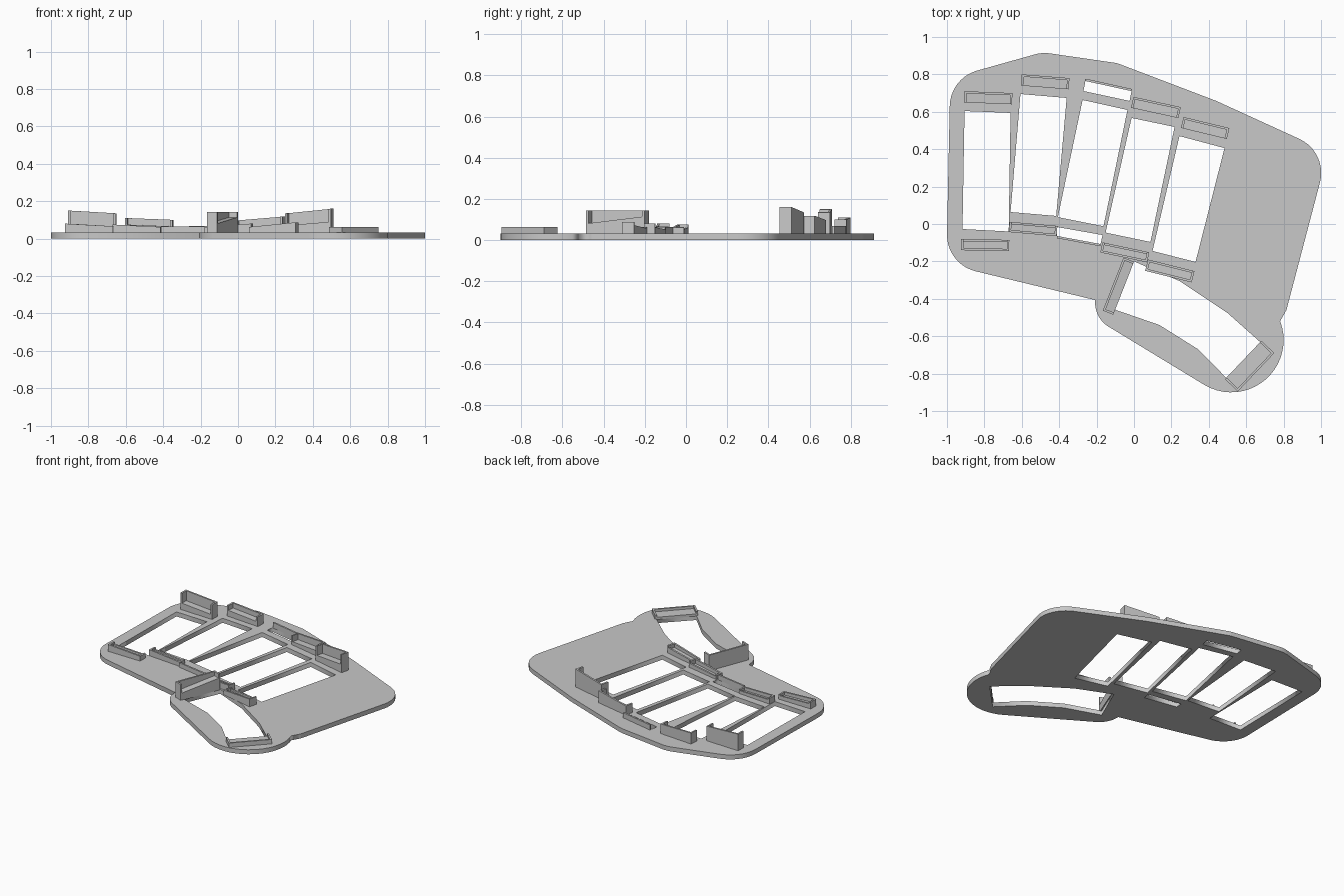
import bpy, bmesh, math
from mathutils import Vector

cube = bpy.data.objects.get("Cube")
if cube:
    bpy.data.objects.remove(cube)

grey = bpy.data.materials.new("plain_grey")
grey.use_nodes = True
grey.diffuse_color = (0.58, 0.58, 0.58, 1)
grey.node_tree.nodes["Principled BSDF"].inputs["Base Color"].default_value = grey.diffuse_color

THICK = 0.032   # plate thickness
WALL = 0.012    # bracket wall thickness


def fillet(prev, corner, nxt, radius, steps=10):
    """Points of a round corner between two straight edges."""
    p, c, n = Vector(prev), Vector(corner), Vector(nxt)
    u, v = (p - c).normalized(), (n - c).normalized()
    half = u.angle(v) / 2
    reach = radius / math.tan(half)
    centre = c + (u + v).normalized() * radius / math.sin(half)
    a, b = c + u * reach - centre, c + v * reach - centre
    start = math.atan2(a.y, a.x)
    turn = math.atan2(a.x * b.y - a.y * b.x, a.dot(b))
    angles = [start + turn * i / steps for i in range(steps + 1)]
    return [(centre.x + radius * math.cos(t), centre.y + radius * math.sin(t)) for t in angles]


def rounded(corners):
    """Closed outline from (x, y, radius) corners."""
    points = []
    for i, (x, y, r) in enumerate(corners):
        if r:
            points += fillet(corners[i - 1][:2], (x, y), corners[(i + 1) % len(corners)][:2], r)
        else:
            points.append((x, y))
    return points


def plate(name, outlines):
    """Flat sheet with the first outline as its edge and the rest as holes."""
    curve = bpy.data.curves.new(name, 'CURVE')
    curve.dimensions = '2D'
    curve.fill_mode = 'BOTH'
    curve.extrude = THICK / 2
    for line in outlines:
        spline = curve.splines.new('POLY')
        spline.points.add(len(line) - 1)
        for point, (x, y) in zip(spline.points, line):
            point.co = (x, y, 0, 1)
        spline.use_cyclic_u = True
    helper = bpy.data.objects.new(name + "_outline", curve)
    bpy.context.collection.objects.link(helper)
    bpy.context.view_layer.update()
    mesh = bpy.data.meshes.new_from_object(
        helper.evaluated_get(bpy.context.evaluated_depsgraph_get()))
    bpy.data.objects.remove(helper)
    mesh.materials.clear()
    mesh.materials.append(grey)
    obj = bpy.data.objects.new(name, mesh)
    obj.location.z = THICK / 2
    bpy.context.collection.objects.link(obj)


def bracket(name, a, b, depth, top, floor, lip=0.0):
    """Open cup: sloped floor, a wall along a-b and two end walls.
    top and floor hold the heights at a and b; the cup opens to the right of a-b."""
    a, b = Vector(a), Vector(b)
    length = (b - a).length
    along = (b - a).normalized()
    inward = Vector((along.y, -along.x))
    bm = bmesh.new()

    def block(s0, s1, d0, d1, heights, raise_by=0.0):
        lower, upper = [], []
        for s, d in ((s0, d0), (s1, d0), (s1, d1), (s0, d1)):
            p = a + along * s + inward * d
            z = heights[0] + (heights[1] - heights[0]) * s / length + raise_by
            lower.append(bm.verts.new((p.x, p.y, THICK * 0.9)))
            upper.append(bm.verts.new((p.x, p.y, z)))
        bm.faces.new(lower)
        bm.faces.new(upper)
        for i in range(4):
            j = (i + 1) % 4
            bm.faces.new((lower[i], lower[j], upper[j], upper[i]))

    block(0, length, 0, WALL, top)
    block(0, WALL, WALL, depth, top)
    block(length - WALL, length, WALL, depth, top)
    block(WALL, length - WALL, WALL, depth, floor)
    if lip:
        block(WALL, length - WALL, depth - WALL, depth, floor, lip)
    bmesh.ops.recalc_face_normals(bm, faces=bm.faces)
    mesh = bpy.data.meshes.new(name)
    bm.to_mesh(mesh)
    bm.free()
    mesh.materials.append(grey)
    bpy.context.collection.objects.link(bpy.data.objects.new(name, mesh))


# Outer edge of the plate, with the round thumb lobe
lobe = [(0.52 + 0.28 * math.cos(t), -0.62 + 0.28 * math.sin(t))
        for t in (math.radians(21 - 141 * i / 20) for i in range(21))]
edge = rounded([(-1.003, -0.215, 0.2), (-0.982, 0.78, 0.2), (-0.49, 0.918, 0.2),
                (-0.09, 0.86, 0.15), (0.44, 0.658, 0), (1.037, 0.385, 0.2),
                (0.815, -0.46, 0.05), (0.781, -0.52, 0)]
               + [(x, y, 0) for x, y in lobe]
               + [(-0.2, -0.51, 0.15), (-0.21, -0.406, 0)])

# Finger windows, two small slots and the thumb window
holes = [
    [(-0.906, 0.604), (-0.66, 0.594), (-0.67, -0.04), (-0.917, -0.027)],
    [(-0.607, 0.695), (-0.36, 0.674), (-0.416, 0.043), (-0.66, 0.064)],
    [(-0.275, 0.663), (-0.035, 0.61), (-0.163, -0.012), (-0.407, 0.037)],
    [(-0.013, 0.567), (0.217, 0.519), (0.088, -0.096), (-0.152, -0.046)],
    [(0.243, 0.47), (0.484, 0.406), (0.329, -0.203), (0.099, -0.144)],
    [(-0.26, 0.765), (-0.013, 0.711), (-0.024, 0.658), (-0.27, 0.711)],
    [(-0.412, -0.016), (-0.168, -0.059), (-0.179, -0.107), (-0.412, -0.064)],
    [(0.0, -0.2), (0.243, -0.305), (0.5, -0.476), (0.68, -0.636),
     (0.495, -0.824), (0.34, -0.668), (0.136, -0.54), (-0.11, -0.455)],
]
plate("base_plate", [edge] + holes)

# Back row of brackets
bracket("back_bracket_1", (-0.906, 0.71), (-0.65, 0.70), 0.06, (0.15, 0.135), (0.08, 0.065))
bracket("back_bracket_2", (-0.60, 0.80), (-0.345, 0.78), 0.06, (0.11, 0.10), (0.075, 0.065))
bracket("back_bracket_4", (-0.003, 0.68), (0.25, 0.625), 0.06, (0.097, 0.118), (0.055, 0.07))
bracket("back_bracket_5", (0.265, 0.572), (0.51, 0.513), 0.06, (0.135, 0.16), (0.07, 0.09))

# Front row of brackets
bracket("front_bracket_1", (-0.668, -0.145), (-0.925, -0.14), 0.06, (0.066, 0.08), (0.045, 0.055), 0.012)
bracket("front_bracket_2", (-0.414, -0.065), (-0.67, -0.043), 0.055, (0.062, 0.075), (0.04, 0.05), 0.012)
bracket("front_bracket_4", (0.07, -0.205), (-0.18, -0.152), 0.055, (0.08, 0.062), (0.05, 0.04), 0.012)
bracket("front_bracket_5", (0.308, -0.312), (0.06, -0.25), 0.062, (0.087, 0.062), (0.06, 0.045), 0.012)

# Low rims beside the two slots
bracket("back_slot_rim", (-0.26, 0.777), (-0.01, 0.722), WALL, (0.068, 0.068), (0.06, 0.06))
bracket("front_slot_rim", (-0.18, -0.119), (-0.412, -0.076), WALL, (0.064, 0.064), (0.06, 0.06))

# Thumb brackets
bracket("thumb_bracket_right", (-0.167, -0.463), (-0.056, -0.18), 0.06, (0.143, 0.143), (0.08, 0.115))
bracket("thumb_bracket_left", (0.75, -0.69), (0.555, -0.895), 0.095, (0.063, 0.063), (0.045, 0.045))
